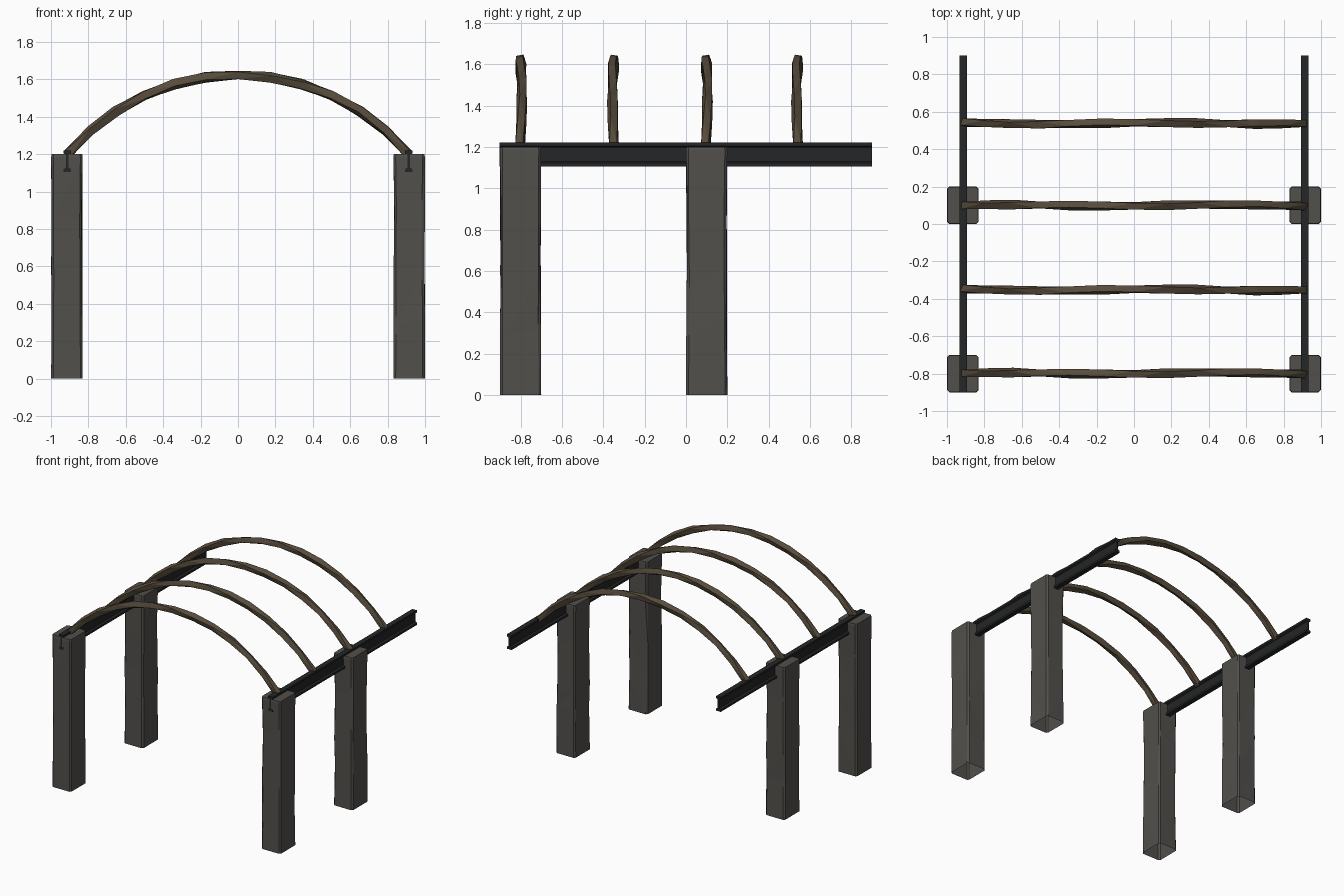
import bpy, bmesh, math, random
from mathutils import Vector

if "Cube" in bpy.data.objects:
    bpy.data.objects.remove(bpy.data.objects["Cube"])

random.seed(4)


def material(name, rgb):
    m = bpy.data.materials.new(name)
    m.diffuse_color = (*rgb, 1)
    m.use_nodes = True
    m.node_tree.nodes["Principled BSDF"].inputs["Base Color"].default_value = m.diffuse_color
    return m


STONE = material("dark_stone", (0.085, 0.08, 0.072))
IRON = material("black_iron", (0.018, 0.019, 0.02))
WOOD = material("old_wood", (0.095, 0.072, 0.045))


def loft(name, rings, mat, cap_start=True, cap_end=True, triangulate=False):
    """Skin a list of equal-length rings into one flat-shaded object."""
    bm = bmesh.new()
    vr = [[bm.verts.new(p) for p in r] for r in rings]
    n = len(vr[0])
    for a, b in zip(vr, vr[1:]):
        for i in range(n):
            j = (i + 1) % n
            bm.faces.new((a[i], a[j], b[j], b[i]))
    if cap_start:
        bm.faces.new(vr[0][::-1])
    if cap_end:
        bm.faces.new(vr[-1])
    bmesh.ops.recalc_face_normals(bm, faces=bm.faces)
    if triangulate:
        bmesh.ops.triangulate(bm, faces=bm.faces)
    me = bpy.data.meshes.new(name)
    bm.to_mesh(me)
    bm.free()
    me.materials.append(mat)
    ob = bpy.data.objects.new(name, me)
    bpy.context.collection.objects.link(ob)
    return ob


# Rough hewn posts: chamfered rectangle, uneven rings, open underneath
def post(name, cx, cy):
    hx, hy, c = 0.084, 0.1, 0.012
    outline = [(hx, -hy + c), (hx, hy - c), (hx - c, hy), (-hx + c, hy),
               (-hx, hy - c), (-hx, -hy + c), (-hx + c, -hy), (hx - c, -hy)]
    rings = []
    for z in (0, 0.33, 0.56, 0.9, 1.185, 1.2):
        s = 0.975 if z == 1.2 else 1
        inner = 0 < z < 1.18
        ring = []
        for x, y in outline:
            k = s - (random.uniform(0, 0.06) if inner else 0)
            dz = random.uniform(-0.06, 0.06) if inner else 0
            ring.append((cx + x * k, cy + y * k, z + dz))
        rings.append(ring)
    loft(name, rings, STONE, cap_start=False, triangulate=True)


for side, sx in (("left", -1), ("right", 1)):
    post(f"front_post_{side}", sx * 0.915, -0.8)
    post(f"middle_post_{side}", sx * 0.915, 0.1)

# I-beams lying on the posts
w, t, z0, z1, f = 0.02, 0.006, 1.105, 1.22, 0.016
half = [(w, z0), (w, z0 + f), (t, z0 + f + 0.008),
        (t, z1 - f - 0.008), (w, z1 - f), (w, z1)]
section = half + [(-x, z) for x, z in reversed(half)]
for side, sx in (("left", -1), ("right", 1)):
    loft(f"beam_{side}",
         [[(sx * 0.913 + x, y, z) for x, z in section] for y in (-0.901, 0.9)], IRON)


# Bent wooden ribs: twisted square section swept along an arc
def rib(name, cy, flip):
    R, steps, top = 1.195, 12, 1.624
    end = math.asin(0.91 / R)
    rnd = random.Random(7)
    rings = []
    for i in range(steps + 1):
        a = -end + 2 * end * i / steps
        out = Vector((math.sin(a), 0, math.cos(a)))
        mid = out * R + Vector((0, 0, top - R))
        twist = math.radians(45 + 28 * math.sin(i * 1.1))
        r = 0.031 + rnd.uniform(-0.004, 0.002)
        sway = 0.004 * math.sin(i * 0.9)
        ring = []
        for k in range(4):
            b = twist + k * math.pi / 2
            p = mid + out * (r * math.sin(b)) + Vector((0, r * 0.9 * math.cos(b) + sway, 0))
            ring.append((p.x * flip, p.y * flip + cy, p.z))
        rings.append(ring)
    loft(name, rings, WOOD, triangulate=True)


for i, y in enumerate((-0.798, -0.352, 0.1, 0.538)):
    rib(f"roof_rib_{i + 1}", y, 1 if i % 2 == 0 else -1)
